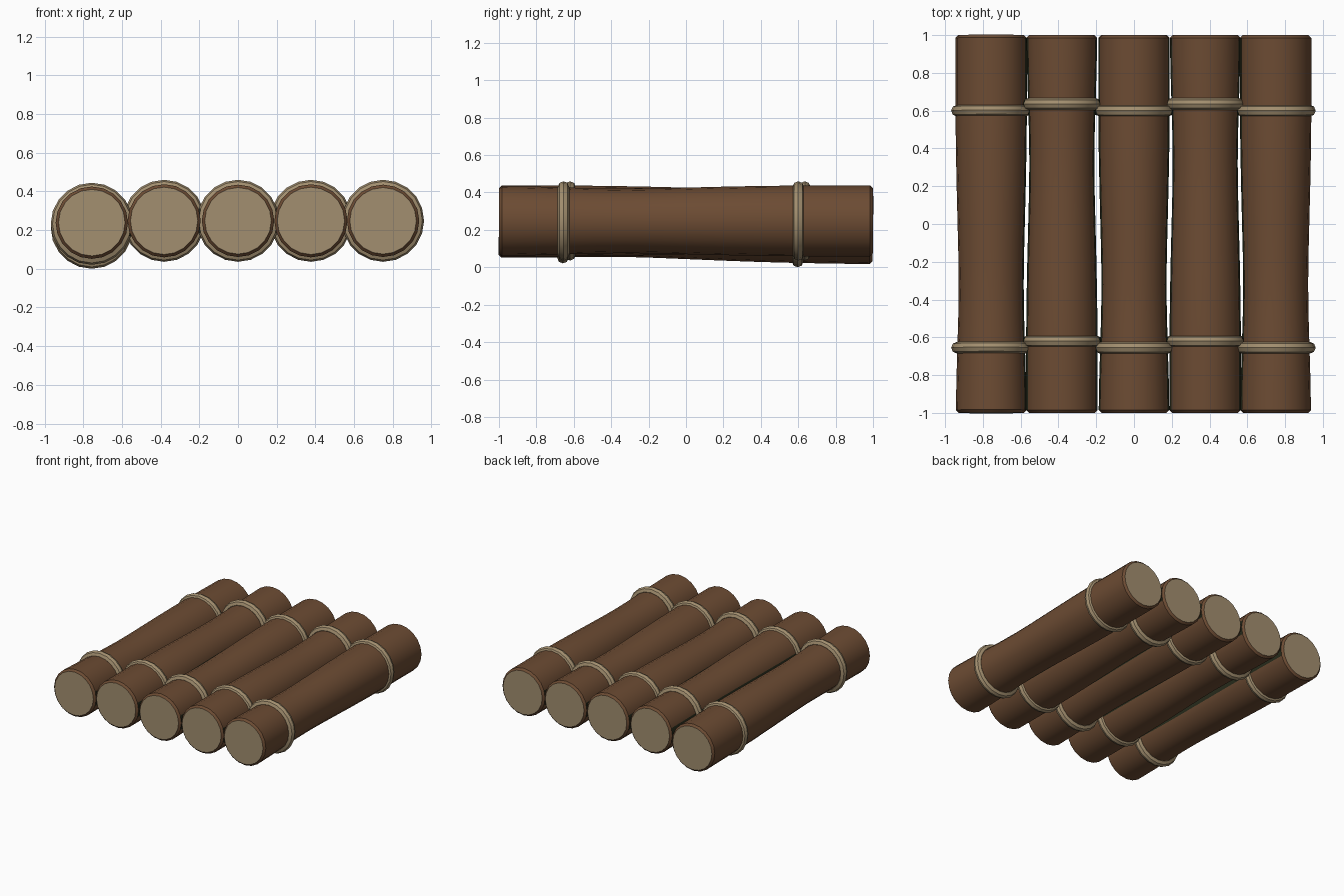
import bpy, bmesh, math
from mathutils import Matrix, Vector

if "Cube" in bpy.data.objects:
    bpy.data.objects.remove(bpy.data.objects["Cube"])


def material(name, rgb):
    m = bpy.data.materials.new(name)
    m.diffuse_color = (*rgb, 1)
    m.use_nodes = True
    m.node_tree.nodes["Principled BSDF"].inputs["Base Color"].default_value = m.diffuse_color
    return m


BARK = material("brown bark", (0.150, 0.071, 0.033))
TAN = material("pale tan wood and rope", (0.365, 0.275, 0.160))
MOSS = material("dark mossy gap", (0.022, 0.026, 0.012))

# Log profile: (position along the log, radius), slimmer toward the front
PROFILE = [(-1.0, 0.172), (-0.985, 0.187), (-0.82, 0.184), (-0.65, 0.179),
           (-0.48, 0.174), (-0.32, 0.172), (-0.16, 0.174), (0.0, 0.178),
           (0.2, 0.183), (0.4, 0.187), (0.6, 0.189), (0.985, 0.189), (1.0, 0.174)]
SIDES = 20


def finish(bm, name, mats, matrix, inner):
    bmesh.ops.recalc_face_normals(bm, faces=bm.faces)
    # Sides pressed against a neighbouring log are dark
    slot = len(mats)
    for f in bm.faces:
        c = f.calc_center_median()
        for s in inner:
            if c.x * s > 0.96 * math.hypot(c.x, c.z) and f.normal.x * s > 0.8:
                f.material_index = slot
    me = bpy.data.meshes.new(name)
    bm.to_mesh(me)
    bm.free()
    me.transform(matrix)
    for m in (*mats, MOSS):
        me.materials.append(m)
    ob = bpy.data.objects.new(name, me)
    bpy.context.collection.objects.link(ob)
    bpy.ops.object.select_all(action='DESELECT')
    ob.select_set(True)
    bpy.context.view_layer.objects.active = ob
    bpy.ops.object.shade_smooth_by_angle(angle=math.radians(35))
    return ob


def make_log(name, matrix, flip, inner):
    bm = bmesh.new()
    rings = []
    for y, r in PROFILE:
        rings.append([bm.verts.new((r * math.cos(2 * math.pi * i / SIDES), y * flip,
                                    r * math.sin(2 * math.pi * i / SIDES)))
                      for i in range(SIDES)])
    for a, b in zip(rings, rings[1:]):
        for i in range(SIDES):
            j = (i + 1) % SIDES
            bm.faces.new((a[i], a[j], b[j], b[i]))
    # Sawn ends in the pale colour
    for ring in (rings[0], rings[-1]):
        bm.faces.new(ring).material_index = 1
    finish(bm, name, (BARK, TAN), matrix, inner)


def make_rope(name, matrix, y, inner, major=0.181, minor=0.031, n=20, k=8):
    bm = bmesh.new()
    grid = []
    for i in range(n):
        a = 2 * math.pi * i / n
        row = []
        for j in range(k):
            b = 2 * math.pi * j / k
            r = major + minor * math.cos(b)
            row.append(bm.verts.new((r * math.cos(a), y + minor * math.sin(b), r * math.sin(a))))
        grid.append(row)
    for i in range(n):
        for j in range(k):
            i2, j2 = (i + 1) % n, (j + 1) % k
            bm.faces.new((grid[i][j], grid[i2][j], grid[i2][j2], grid[i][j2]))
    ob = finish(bm, name, (TAN,), matrix, inner)
    ob.data.shade_smooth()


# Five logs side by side; alternate logs are reversed, the left one sags at the back
XS = [-0.756, -0.382, 0.0, 0.377, 0.750]
for i, x in enumerate(XS):
    flip = -1 if i % 2 else 1
    inner = [s for s in (-1, 1) if 0 <= i + s < len(XS)]
    z, tilt = (0.222, -0.0165) if i == 0 else (0.248, 0.0)
    mat = Matrix.Translation(Vector((x, 0, z))) @ Matrix.Rotation(tilt, 4, 'X')
    make_log(f"log_{i + 1}", mat, flip, inner)
    front, back = (-0.62, 0.635) if flip < 0 else (-0.655, 0.60)
    make_rope(f"front_rope_{i + 1}", mat, front, inner)
    make_rope(f"back_rope_{i + 1}", mat, back, inner)
